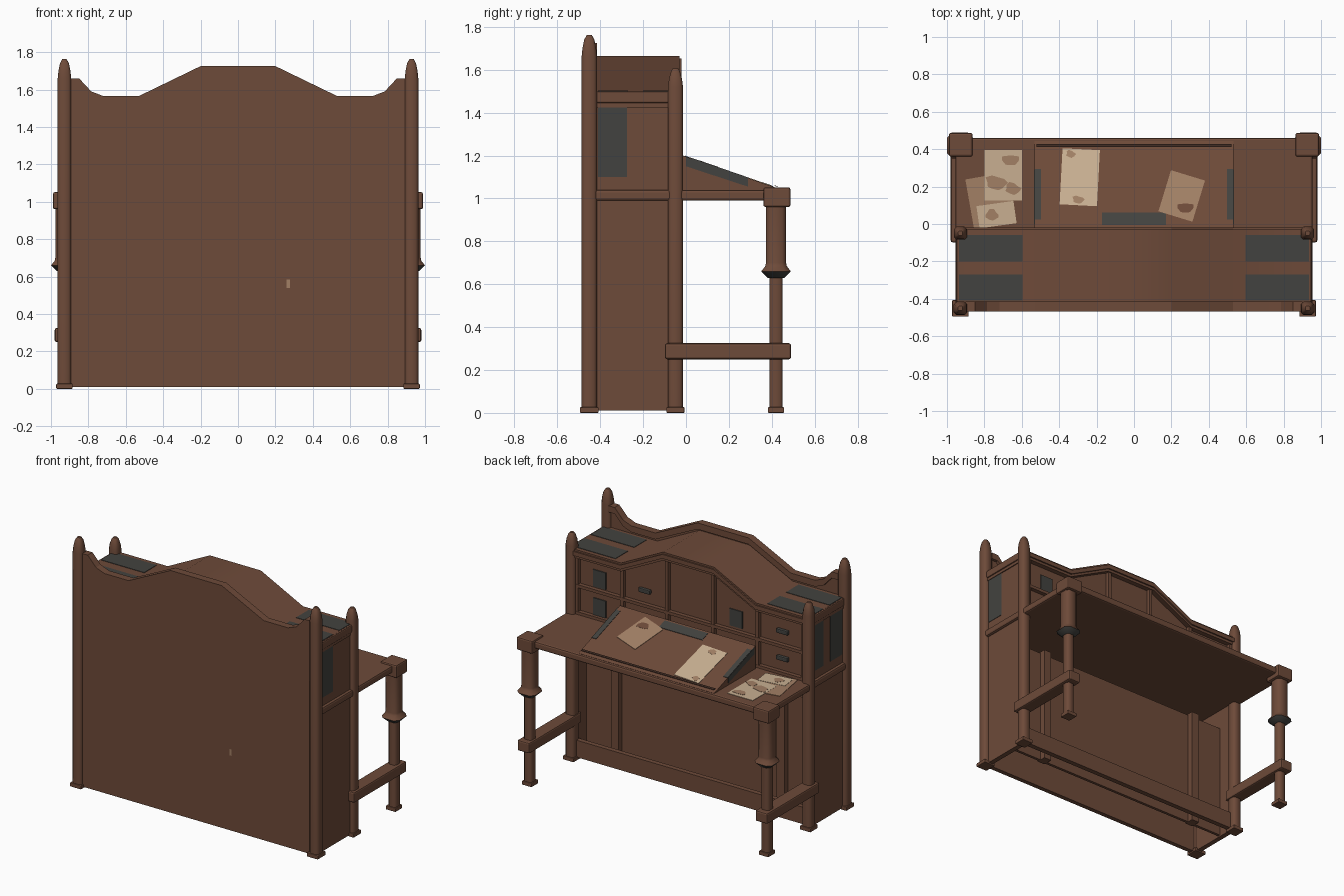
import bpy, bmesh, math

if "Cube" in bpy.data.objects:
    bpy.data.objects.remove(bpy.data.objects["Cube"])


def mat(name, rgb):
    m = bpy.data.materials.new(name)
    m.diffuse_color = (*rgb, 1)
    m.use_nodes = True
    m.node_tree.nodes["Principled BSDF"].inputs["Base Color"].default_value = m.diffuse_color
    return m


WOOD = mat("brown_wood", (0.155, 0.069, 0.041))
DARK = mat("dark_wood", (0.045, 0.022, 0.015))
IRON = mat("grey_metal", (0.055, 0.055, 0.050))
CREAM = mat("cream_paper", (0.58, 0.43, 0.285))
TAN = mat("tan_paper", (0.36, 0.215, 0.13))


def finish(bm, name, m, bevel=0, smooth=0):
    bmesh.ops.recalc_face_normals(bm, faces=bm.faces[:])
    me = bpy.data.meshes.new(name)
    bm.to_mesh(me)
    bm.free()
    ob = bpy.data.objects.new(name, me)
    bpy.context.collection.objects.link(ob)
    me.materials.append(m)
    if smooth:
        me.shade_smooth()
        me.set_sharp_from_angle(angle=math.radians(smooth))
    if bevel:
        b = ob.modifiers.new("bevel", 'BEVEL')
        b.width, b.segments = bevel, 2
    return ob


def bridge(name, rings, m=WOOD, bevel=0, smooth=0):
    """Solid made by bridging rings of equal point count and capping both ends."""
    bm = bmesh.new()
    vs = [[bm.verts.new(p) for p in r] for r in rings]
    n = len(vs[0])
    for a, b in zip(vs, vs[1:]):
        for i in range(n):
            bm.faces.new((a[i], a[(i + 1) % n], b[(i + 1) % n], b[i]))
    bm.faces.new(vs[0])
    bm.faces.new(vs[-1])
    return finish(bm, name, m, bevel, smooth)


def box(name, x0, x1, y0, y1, z0, z1, m=WOOD, bevel=0):
    q = [(x0, y0), (x1, y0), (x1, y1), (x0, y1)]
    return bridge(name, [[(x, y, z) for x, y in q] for z in (z0, z1)], m, bevel)


def side_box(name, s, x0, x1, *rest, **kw):
    return box(name, min(s * x0, s * x1), max(s * x0, s * x1), *rest, **kw)


def prism_y(name, pts, y0, y1, m=WOOD, smooth=0):
    return bridge(name, [[(x, y, z) for x, z in pts] for y in (y0, y1)], m, 0, smooth)


def post(name, cx, cy, prof, m=WOOD):
    """Chamfered square column from (height, half width) pairs."""
    rings = []
    for z, h in prof:
        c = h * 0.6
        rings.append([(cx + x, cy + y, z) for x, y in
                      ((h, -c), (h, c), (c, h), (-c, h), (-h, c), (-h, -c), (-c, -h), (c, -h))])
    return bridge(name, rings, m, 0, 50)


def slope(y):
    return 1.20 - (y + 0.014) * 0.345


def flat(y):
    return 1.04


def sheet(name, pts, surf, m, lift=0.0):
    """Thin plate lying on a surface, outline in x and y."""
    return bridge(name, [[(x, y, surf(y) + lift + d) for x, y in pts] for d in (0, 0.003)], m)


def rect(cx, cy, w, h, deg=0):
    a = math.radians(deg)
    return [(cx + x * math.cos(a) - y * math.sin(a), cy + x * math.sin(a) + y * math.cos(a))
            for x, y in ((-w / 2, -h / 2), (w / 2, -h / 2), (w / 2, h / 2), (-w / 2, h / 2))]


def blot(cx, cy, r, ph):
    return [(cx + r * (1 + .25 * math.sin(3 * t + ph)) * math.cos(t),
             cy + .75 * r * (1 + .25 * math.cos(2 * t + ph)) * math.sin(t))
            for t in [i * math.tau / 10 for i in range(10)]]


def mirrored(pts):
    return pts + [(-x, z) for x, z in reversed(pts)]


def strip(pts, drop):
    """Band following a mirrored outline, with the given height."""
    return mirrored(pts) + [(x, z - drop) for x, z in reversed(mirrored(pts))]


# Back panel with wavy crest and its cap moulding
crest = [(0.90, 1.66), (0.85, 1.66), (0.785, 1.59), (0.72, 1.565), (0.53, 1.565), (0.20, 1.725)]
prism_y("back_panel", mirrored([(0.91, 0.01)] + crest), -0.468, -0.436)
prism_y("crest_moulding", strip(crest, 0.045), -0.466, -0.415)

# Hutch body and arched top
arch = [(0.94, 1.50), (0.53, 1.50), (0.20, 1.665)]
prism_y("hutch_body", mirrored([(0.90, 1.03), (0.90, 1.46), (0.53, 1.46), (0.20, 1.63)]), -0.44, -0.065)
prism_y("arched_top", strip(arch, 0.06), -0.44, -0.03, smooth=40)
prism_y("arch_front_moulding", strip([(x, z - 0.012) for x, z in arch], 0.03), -0.03, -0.02)

# Drawer frame strips
for x, top in ((0.885, 1.45), (0.53, 1.45), (0.18, 1.62)):
    for s in (-1, 1):
        box("drawer_divider", s * x - 0.012, s * x + 0.012, -0.07, -0.038, 1.03, top)
box("drawer_rail", -0.9, 0.9, -0.07, -0.036, 1.23, 1.252)
box("drawer_bottom_rail", -0.9, 0.9, -0.07, -0.036, 1.035, 1.06)

# Drawer handles and metal plates
for x, z in ((0.36, 1.34), (-0.72, 1.34), (-0.72, 1.15), (0.36, 1.15)):
    box("drawer_handle", x - 0.045, x + 0.045, -0.066, -0.04, z - 0.015, z + 0.015, IRON, 0.006)
for x, z in ((0.72, 1.32), (0.72, 1.12), (-0.35, 1.33)):
    box("drawer_plate", x - 0.05, x + 0.05, -0.066, -0.058, z - 0.06, z + 0.06, IRON)

# Desk top
box("desk_top", -0.955, 0.955, -0.44, 0.46, 0.99, 1.04, bevel=0.012)

for s in (-1, 1):
    # Tall back posts, mid posts and front legs
    post("back_post", s * 0.928, -0.451, [(0.02, .036), (1.66, .036), (1.70, .032), (1.74, .024), (1.762, .012)])
    post("mid_post", s * 0.928, -0.049, [(0.02, .035), (1.52, .035), (1.56, .030), (1.595, .02), (1.607, .012)])
    post("front_leg_lower", s * 0.93, 0.42, [(0.02, .031), (0.64, .031)])
    post("front_leg_upper", s * 0.93, 0.42, [(0.66, .069), (0.685, .050), (0.70, .047), (0.97, .047)])
    post("leg_collar_underside", s * 0.93, 0.42, [(0.63, .040), (0.66, .069)], IRON)
    box("leg_block", s * 0.926 - .063, s * 0.926 + .063, 0.361, 0.487, 0.96, 1.052, bevel=0.01)
    for y, h in ((-0.451, .044), (-0.049, .042), (0.42, .038)):
        box("foot", s * 0.928 - h, s * 0.928 + h, y - h, y + h, 0, 0.027, bevel=0.004)
    side_box("side_stretcher", s, 0.885, 0.98, -0.098, 0.49, 0.25, 0.325, bevel=0.01)

    # Side panels and rails
    side_box("side_panel", s, 0.90, 0.935, -0.43, -0.07, 0.01, 1.45)
    side_box("side_top_rail", s, 0.90, 0.95, -0.42, -0.07, 1.445, 1.499, bevel=0.008)
    side_box("side_top_groove", s, 0.90, 0.942, -0.42, -0.07, 1.425, 1.445)

    # Metal plates on the hutch top and sides
    for y0, y1 in ((-0.41, -0.27), (-0.20, -0.06)):
        side_box("top_plate", s, 0.595, 0.935, y0, y1, 1.499, 1.503, m=IRON)
    side_box("side_plate", s, 0.933, 0.938, -0.41, -0.275, 1.10, 1.425, m=IRON)

    # Uprights framing the knee space panel
    box("inner_upright", s * 0.65 - .03, s * 0.65 + .03, -0.20, -0.13, 0.02, 0.86)

    # Metal edging of the sloped board
    sheet("board_edge_plate", rect(s * 0.515, 0.16, 0.036, 0.27), slope, IRON)
    bridge("board_side_plate", [[(s * x, 0.0, 1.15), (s * x, 0.29, 1.055), (s * x, 0.29, slope(.29)),
                                 (s * x, 0.0, slope(0))] for x in (0.528, 0.535)], IRON)
side_box("left_side_plate", -1, 0.933, 0.938, -0.20, -0.085, 1.10, 1.425, m=IRON)

# Knee space panel and baseboard
box("knee_panel", -0.91, 0.91, -0.19, -0.17, 0.02, 0.85)
box("baseboard", -0.91, 0.91, -0.085, -0.05, 0.02, 0.14)

# Sloped writing board with lip
bridge("writing_board", [[(x, -0.02, 1.03), (x, -0.02, slope(-0.02)), (x, 0.445, slope(0.445)), (x, 0.445, 1.03)]
                         for x in (-0.532, 0.532)])
sheet("board_lip", rect(0, 0.42, 1.04, 0.014), slope, DARK, 0.006)
sheet("board_top_plate", rect(0, 0.028, 0.34, 0.065), slope, IRON)

# Papers on the board
sheet("cream_sheet", rect(-0.29, 0.25, 0.20, 0.30, -3), slope, CREAM)
sheet("cream_sheet_mark", blot(-0.30, 0.13, 0.03, 1), slope, TAN, 0.001)
sheet("cream_sheet_corner", blot(-0.34, 0.375, 0.025, 2), slope, TAN, 0.001)
sheet("tan_sheet", rect(0.255, 0.15, 0.19, 0.23, -17), slope, TAN)
sheet("tan_sheet_stain", blot(0.275, 0.085, 0.042, 0), slope, WOOD, 0.001)

# Papers on the desk
sheet("desk_sheet_low", rect(-0.765, 0.125, 0.23, 0.27, 10), flat, TAN)
sheet("desk_sheet_high", rect(-0.70, 0.26, 0.20, 0.27), flat, CREAM, 0.001)
sheet("desk_sheet_front", rect(-0.735, 0.05, 0.20, 0.12, 8), flat, CREAM, 0.002)
for i, (x, y, r) in enumerate(((-0.66, 0.34, .045), (-0.74, 0.22, .055), (-0.65, 0.19, .04), (-0.76, 0.05, .035))):
    sheet("paper_stain", blot(x, y, r, i), flat, TAN, 0.003)

# Small scrap on the back panel
box("back_scrap", 0.26, 0.278, -0.469, -0.466, 0.54, 0.585, TAN)
